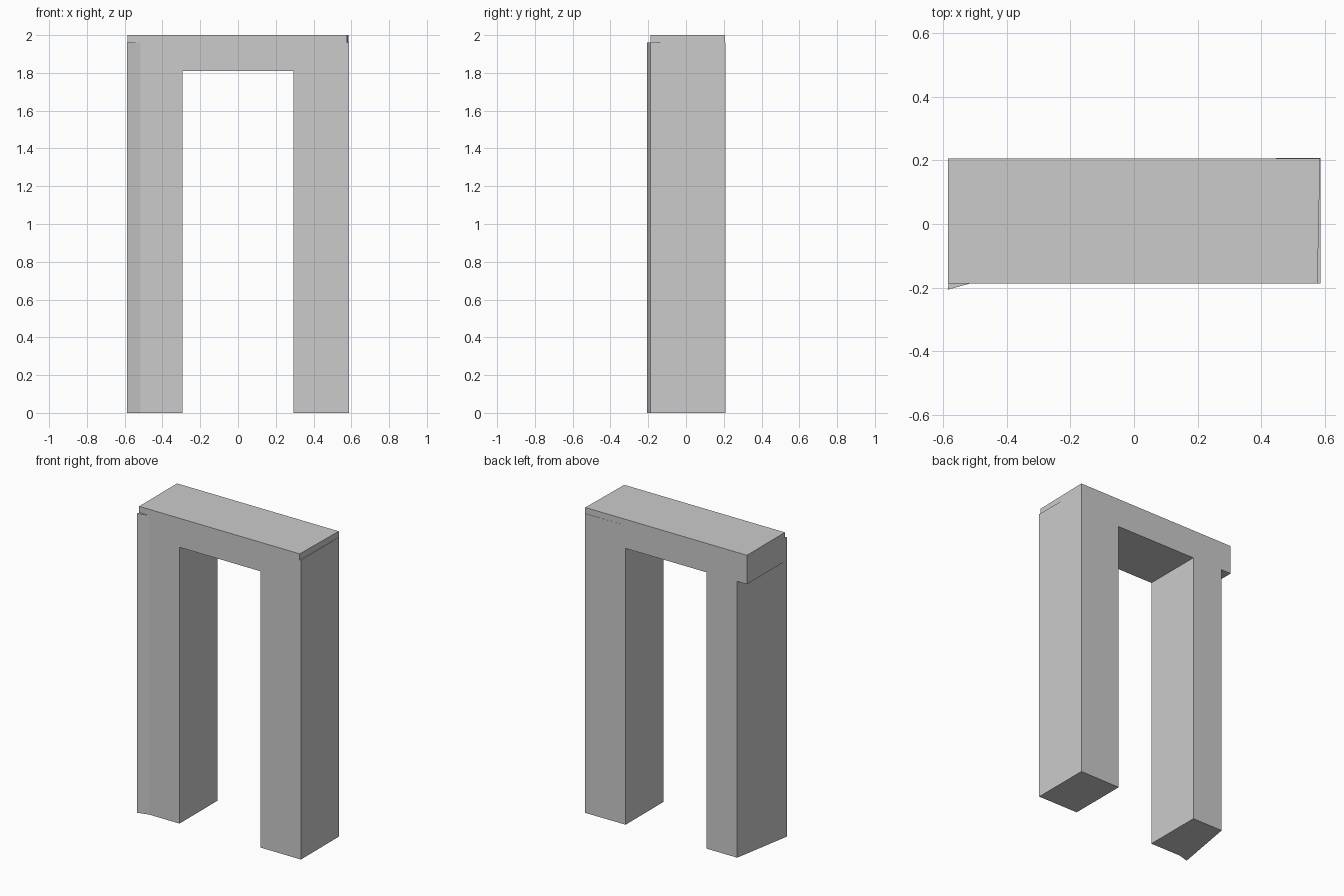
import bpy, bmesh

if "Cube" in bpy.data.objects:
    bpy.data.objects.remove(bpy.data.objects["Cube"], do_unlink=True)

# Single plain grey
grey = bpy.data.materials.new("light grey")
grey.use_nodes = True
colour = (0.6, 0.6, 0.6, 1.0)
grey.diffuse_color = colour
grey.node_tree.nodes["Principled BSDF"].inputs["Base Color"].default_value = colour


def prism(name, footprint, bottom, top):
    """Extrude a plan outline upward into a flat-shaded block."""
    bm = bmesh.new()
    base = bm.faces.new([bm.verts.new((x, y, bottom)) for x, y in footprint])
    raised = bmesh.ops.extrude_face_region(bm, geom=[base], use_keep_orig=True)
    for v in raised["geom"]:
        if isinstance(v, bmesh.types.BMVert):
            v.co.z = top
    bmesh.ops.recalc_face_normals(bm, faces=bm.faces)
    mesh = bpy.data.meshes.new(name)
    bm.to_mesh(mesh)
    bm.free()
    mesh.materials.append(grey)
    obj = bpy.data.objects.new(name, mesh)
    bpy.context.collection.objects.link(obj)
    return obj


FRONT, BACK = -0.187, 0.206
INNER, OUTER = 0.293, 0.587
LEG_TOP, LINTEL_BOTTOM = 1.96, 1.81

# Straight post, with a very slightly flared back corner
prism("left_post", [(INNER, FRONT), (OUTER, FRONT), (OUTER, 0.208), (INNER, BACK)],
      0, LEG_TOP)

# Skewed post: outer side slants and its front corner pokes forward
prism("right_post", [(-INNER, FRONT), (-INNER, BACK), (-0.515, BACK),
                     (-OUTER, -0.207), (-0.515, FRONT)], 0, LEG_TOP)

# Lintel laid over both posts, one end cut slightly off square
prism("lintel", [(-0.586, FRONT), (0.578, FRONT), (0.586, BACK), (-0.586, BACK)],
      LINTEL_BOTTOM, 2.0)
